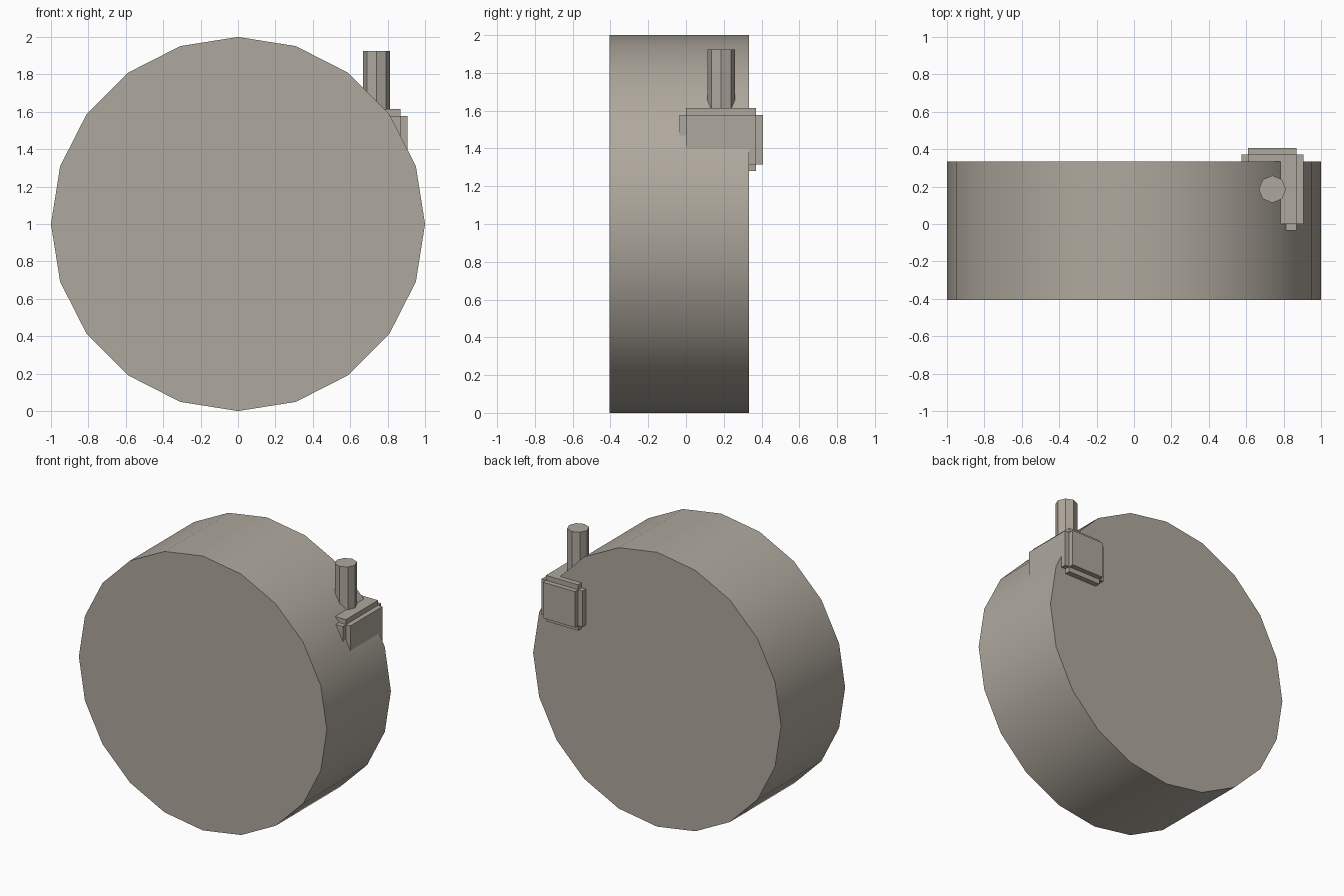
import bpy, math
from mathutils import Vector

if "Cube" in bpy.data.objects:
    bpy.data.objects.remove(bpy.data.objects["Cube"])

# Warm grey for every part
grey = bpy.data.materials.new("warm_grey")
grey.diffuse_color = (0.43, 0.395, 0.34, 1)
grey.use_nodes = True
grey.node_tree.nodes["Principled BSDF"].inputs["Base Color"].default_value = grey.diffuse_color


def finish(obj, name):
    obj.name = name
    obj.data.name = name
    obj.data.materials.append(grey)
    bpy.ops.object.transform_apply(location=False, rotation=True, scale=True)


# Large drum: 20-sided disc lying along y, smooth rim with sharp caps
bpy.ops.mesh.primitive_cylinder_add(vertices=20, radius=1, depth=0.738,
                                    location=(0, -0.036, 1),
                                    rotation=(math.pi / 2, 0, 0))
finish(bpy.context.object, "drum")
bpy.ops.object.shade_smooth_by_angle(angle=math.radians(30))

# Upright post: octagonal pin rising from the block
bpy.ops.mesh.primitive_cylinder_add(vertices=8, radius=0.073, depth=0.48,
                                    location=(0.74, 0.186, 1.685))
finish(bpy.context.object, "post")

# Stepped block: one core stretched in turn along x, y and z
center = Vector((0.74, 0.186, 1.447))
core = Vector((0.26, 0.37, 0.262))
step = 0.036
for axis, label in enumerate(("side", "end", "upright")):
    size = core.copy()
    size[axis] += 2 * step
    bpy.ops.mesh.primitive_cube_add(size=1, location=center)
    bpy.context.object.scale = size
    finish(bpy.context.object, "block_" + label + "_plates")
